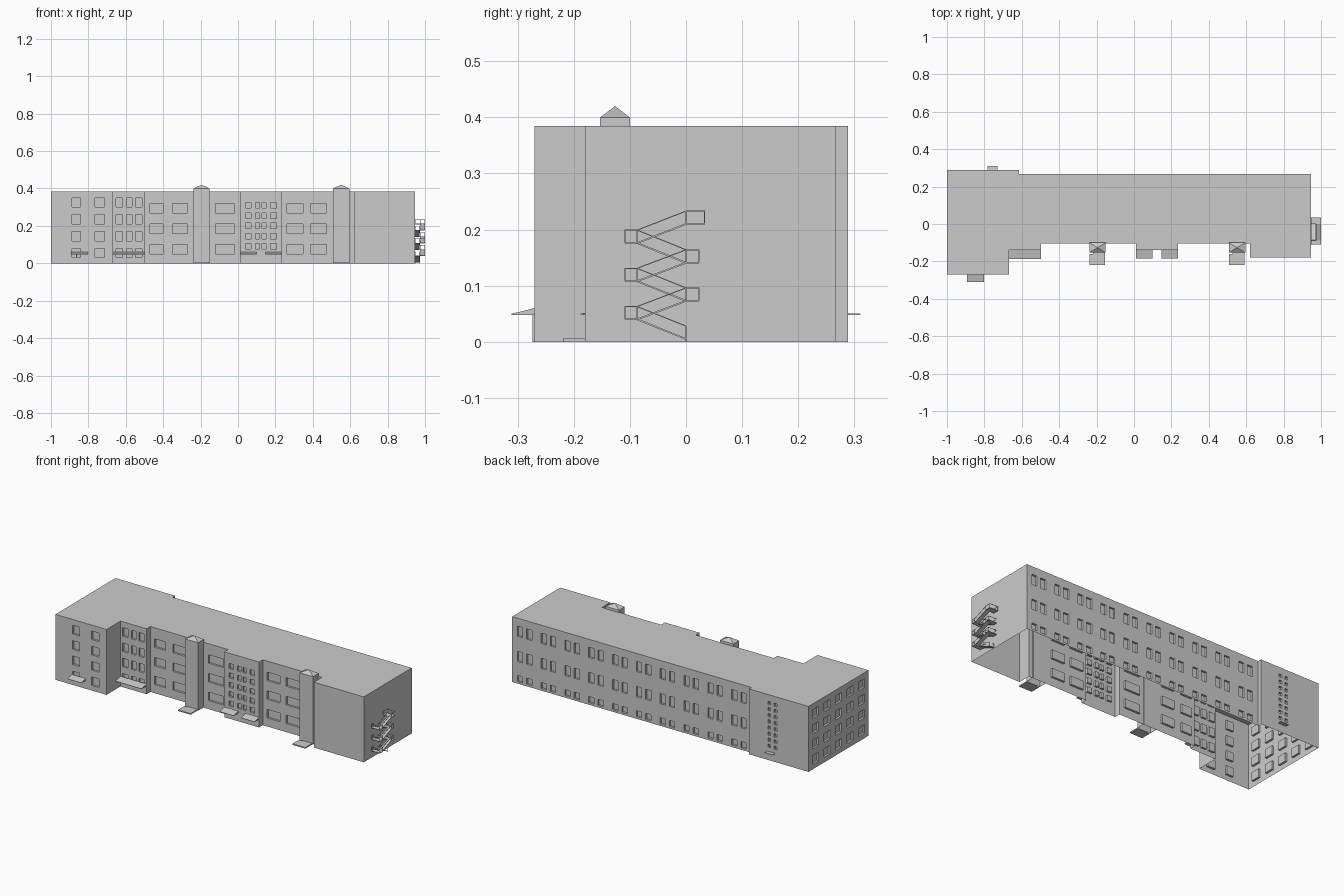
import bpy, bmesh, math
from mathutils import Vector

if "Cube" in bpy.data.objects:
    bpy.data.objects.remove(bpy.data.objects["Cube"])

H = 0.385       # roof height
DEPTH = 0.012   # window recess


def finish(name, bm):
    bmesh.ops.remove_doubles(bm, verts=bm.verts, dist=1e-5)
    me = bpy.data.meshes.new(name)
    bm.to_mesh(me)
    bm.free()
    ob = bpy.data.objects.new(name, me)
    bpy.context.collection.objects.link(ob)
    return ob


def quad(bm, pts):
    bm.faces.new([bm.verts.new(p) for p in pts])


def box(bm, x0, x1, y0, y1, z0, z1, open_bottom=False):
    vs = bmesh.ops.create_cube(bm, size=1)["verts"]
    for v in vs:
        v.co = ((x0 + x1) / 2 + v.co.x * (x1 - x0),
                (y0 + y1) / 2 + v.co.y * (y1 - y0),
                (z0 + z1) / 2 + v.co.z * (z1 - z0))
    if open_bottom:
        low = [f for f in {f for v in vs for f in v.link_faces}
               if all(abs(v.co.z - z0) < 1e-6 for v in f.verts)]
        bmesh.ops.delete(bm, geom=low, context='FACES_ONLY')


def beam(bm, a, b, w, t):
    """Bar from a to b lying in the y-z plane: w wide along x, t thick."""
    a, b = Vector(a), Vector(b)
    side = Vector((w / 2, 0, 0))
    up = (b - a).cross(Vector((1, 0, 0))).normalized() * t / 2
    ra = [a - side - up, a + side - up, a + side + up, a - side + up]
    rb = [p + b - a for p in ra]
    for i in range(4):
        j = (i + 1) % 4
        quad(bm, [ra[i], ra[j], rb[j], rb[i]])
    quad(bm, ra[::-1])
    quad(bm, rb)


def wall(bm, a, b, cols, rows):
    """Wall from a to b with recessed windows; cols are (centre, width) along the wall's axis."""
    a, b = Vector((*a, 0)), Vector((*b, 0))
    d = (b - a).normalized()
    inward = Vector((-d.y, d.x, 0)) * DEPTH
    axis = 0 if abs(d.x) > 0.5 else 1
    us = [0, (b - a).length]
    for c, w in cols:
        u = abs(c - a[axis])
        us += [u - w / 2, u + w / 2]
    us.sort()
    zs = sorted([0, H] + [z for r in rows for z in r])
    for i in range(len(us) - 1):
        for j in range(len(zs) - 1):
            p = [a + d * u + Vector((0, 0, z)) for u, z in
                 ((us[i], zs[j]), (us[i + 1], zs[j]), (us[i + 1], zs[j + 1]), (us[i], zs[j + 1]))]
            if i % 2 and j % 2:
                q = [v + inward for v in p]
                quad(bm, q)
                for k in range(4):
                    n = (k + 1) % 4
                    quad(bm, [p[k], p[n], q[n], q[k]])
            else:
                quad(bm, p)


# Window row patterns
three = [(0.012, 0.048), (0.13, 0.19), (0.278, 0.338)]
hall = [(0.05, 0.10), (0.16, 0.21), (0.27, 0.32)]
four = [(0.03 + 0.09 * i, 0.08 + 0.09 * i) for i in range(4)]
five = [(0.075 + 0.055 * i, 0.105 + 0.055 * i) for i in range(5)]
slits = [(0.075 + 0.036 * i, 0.093 + 0.036 * i) for i in range(8)]

back_cols = [(-0.53 + 0.155 * i + s, 0.034) for i in range(10) for s in (-0.03, 0.03)]
end_cols = [(-0.205 + 0.107 * i, 0.055) for i in range(5)]

# Footprint corners, counter-clockwise, with the windows of the wall that starts there
plan = [
    ((-1, -0.27), [(-0.865, 0.045), (-0.74, 0.05)], four),
    ((-0.667, -0.27), [], []),
    ((-0.667, -0.14), [(-0.635, 0.035), (-0.582, 0.03), (-0.53, 0.035)], four),
    ((-0.497, -0.14), [], []),
    ((-0.497, -0.105), [(-0.435, 0.07), (-0.31, 0.08), (-0.07, 0.1)], hall),
    ((0.01, -0.105), [], []),
    ((0.01, -0.14), [(0.055, 0.03), (0.105, 0.022), (0.14, 0.022), (0.19, 0.03)], five),
    ((0.235, -0.14), [], []),
    ((0.235, -0.105), [(0.305, 0.085), (0.43, 0.085)], hall),
    ((0.62, -0.105), [], []),
    ((0.62, -0.18), [], []),
    ((0.945, -0.18), [], []),
    ((0.945, 0.266), back_cols, three),
    ((-0.614, 0.266), [], []),
    ((-0.614, 0.289), [(-0.745, 0.018), (-0.785, 0.018)], slits),
    ((-1, 0.289), end_cols, four),
]

# Building shell: walls, flat roof, open underneath
bm = bmesh.new()
for k, (p, cols, rows) in enumerate(plan):
    wall(bm, p, plan[(k + 1) % len(plan)][0], cols, rows)
bm.faces.new([bm.verts.new((*p, H)) for p, _, _ in plan])
finish("building_shell", bm)

# Entrance towers with pyramid caps and doorsteps
for name, x0, x1 in (("left", -0.238, -0.152), ("right", 0.507, 0.595)):
    y0, y1 = -0.153, -0.1
    bm = bmesh.new()
    box(bm, x0, x1, y0, y1, 0, 0.4, True)
    top = [f for f in bm.faces if all(v.co.z > 0.39 for v in f.verts)]
    tip = bmesh.ops.poke(bm, faces=top)["verts"][0]
    tip.co.z = 0.42
    finish(name + "_stair_tower", bm)
    bm = bmesh.new()
    box(bm, x0, x1 - 0.004, -0.218, -0.16, 0, 0.007)
    box(bm, x0 + 0.02, x1 - 0.004, -0.16, -0.153, 0, 0.007)
    finish(name + "_tower_doorstep", bm)

# Wedge canopies over the doors
for name, x0, x1, yw, yo in (("left_wing", -0.893, -0.803, -0.27, -0.311),
                             ("recess", -0.667, -0.497, -0.14, -0.188),
                             ("hall_left", 0.01, 0.1, -0.14, -0.184),
                             ("hall_right", 0.148, 0.235, -0.14, -0.184),
                             ("rear", -0.782, -0.73, 0.289, 0.311)):
    bm = bmesh.new()
    thick = 0.051 if name == "rear" else 0.06
    box(bm, x0, x1, min(yw, yo), max(yw, yo), 0.048, thick)
    for v in bm.verts:
        if abs(v.co.y - yo) < 1e-5 and v.co.z > 0.0485:
            v.co.z = 0.05
    finish(name + "_canopy", bm)

bm = bmesh.new()
box(bm, -0.866, -0.861, -0.274, -0.27, 0, 0.05)
finish("left_wing_door_post", bm)

# Fire escape: six flights alternating between two lanes
flights, landings, rails = bmesh.new(), bmesh.new(), bmesh.new()
RAIL, T = 0.023, 0.0018
levels = [0.005, 0.04, 0.073, 0.108, 0.141, 0.176, 0.21]
for i in range(6):
    inner = i % 2 == 0
    ya, yb = (0.0, -0.087) if inner else (-0.087, 0.0)
    za, zb = levels[i], levels[i + 1]
    xc = 0.959 if inner else 0.986
    beam(flights, (xc, ya, za), (xc, yb, zb), 0.025, 0.003)
    for s in (-0.012, 0.012):
        beam(rails, (xc + s, ya, za + RAIL), (xc + s, yb, zb + RAIL), T, T)
    ye = -0.109 if inner else (0.033 if i == 5 else 0.023)
    box(landings, 0.945, 1, min(yb, ye), max(yb, ye), zb - 0.0015, zb + 0.0015)
    # landing railing: posts, side rails and end rail
    for x in (0.947, 0.999):
        beam(rails, (x, yb, zb + RAIL), (x, ye, zb + RAIL), T, T)
        for y in (yb, ye):
            beam(rails, (x, y, zb), (x, y, zb + RAIL), T, T)
    box(rails, 0.946, 1, ye - T / 2, ye + T / 2, zb + RAIL - T / 2, zb + RAIL + T / 2)
for s in (-0.012, 0.012):
    beam(rails, (0.959 + s, 0, 0), (0.959 + s, 0, levels[0] + RAIL), T, T)
finish("fire_escape_flights", flights)
finish("fire_escape_landings", landings)
finish("fire_escape_railings", rails)
